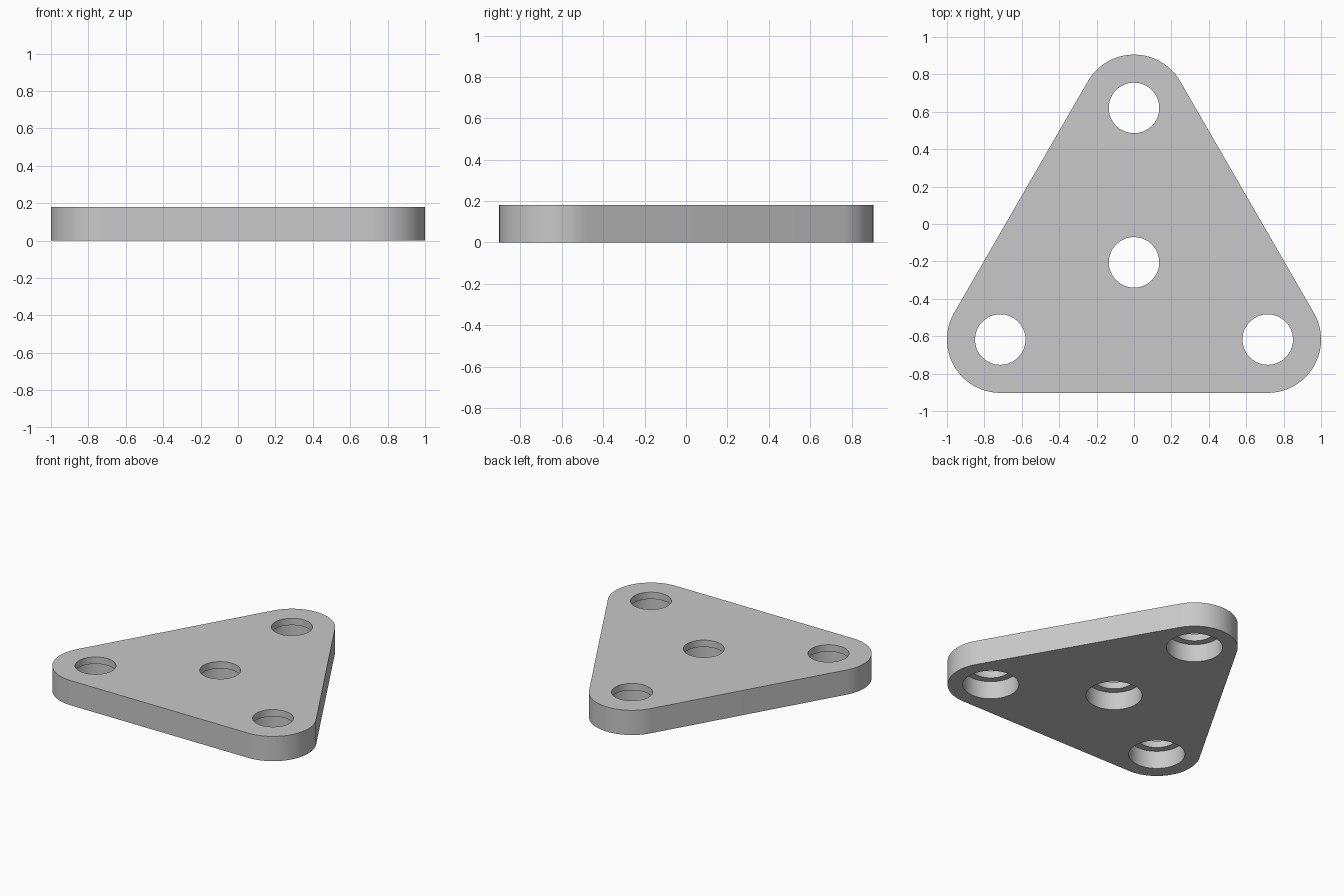
import bpy, bmesh
from math import cos, sin, pi, radians
from mathutils import Vector

if "Cube" in bpy.data.objects:
    bpy.data.objects.remove(bpy.data.objects["Cube"], do_unlink=True)

HEIGHT = 0.18          # plate thickness
CORNER = 0.285         # rounded corner radius
REACH = 0.8256         # distance from middle hole to corner holes
BORE, RECESS = 0.135, 0.185   # through hole and underside recess radii
LEDGE = 0.13           # height of the recess ceiling

middle = Vector((0, -0.205))
tips = [radians(a) for a in (90, 210, 330)]
corners = [middle + REACH * Vector((cos(a), sin(a))) for a in tips]

grey = bpy.data.materials.new("plain grey")
grey.use_nodes = True
colour = (0.58, 0.58, 0.58, 1)
grey.diffuse_color = colour
grey.node_tree.nodes["Principled BSDF"].inputs["Base Color"].default_value = colour


def finish(bm, name):
    bmesh.ops.recalc_face_normals(bm, faces=bm.faces)
    mesh = bpy.data.meshes.new(name)
    bm.to_mesh(mesh)
    bm.free()
    obj = bpy.data.objects.new(name, mesh)
    bpy.context.collection.objects.link(obj)
    mesh.materials.append(grey)
    return obj


# Plate: rounded triangle extruded upward
bm = bmesh.new()
steps = 32
outline = []
for tip, centre in zip(tips, corners):
    for i in range(steps + 1):
        a = tip - pi / 3 + 2 * pi / 3 * i / steps
        p = centre + CORNER * Vector((cos(a), sin(a)))
        outline.append(bm.verts.new((p.x, p.y, 0)))
base = bm.faces.new(outline)
solid = bmesh.ops.extrude_face_region(bm, geom=[base], use_keep_orig=True)
top = [v for v in solid["geom"] if isinstance(v, bmesh.types.BMVert)]
bmesh.ops.translate(bm, verts=top, vec=(0, 0, HEIGHT))
plate = finish(bm, "triangular_plate")

# Stepped cutters: wide recess below, narrow bore above
bm = bmesh.new()
profile = [(RECESS, -0.1), (RECESS, LEDGE), (BORE, LEDGE), (BORE, HEIGHT + 0.1)]
sides = 64
for c in corners + [middle]:
    rings = [[bm.verts.new((c.x + r * cos(2 * pi * i / sides),
                            c.y + r * sin(2 * pi * i / sides), z))
              for i in range(sides)] for r, z in profile]
    for low, high in zip(rings, rings[1:]):
        for i in range(sides):
            j = (i + 1) % sides
            bm.faces.new((low[i], low[j], high[j], high[i]))
    bm.faces.new(rings[0])
    bm.faces.new(rings[-1])
cutter = finish(bm, "hole_cutter")
cutter.hide_render = True

# Cut the holes and bake the result
cut = plate.modifiers.new("holes", "BOOLEAN")
cut.operation = "DIFFERENCE"
cut.solver = "EXACT"
cut.object = cutter
bpy.context.view_layer.update()
evaluated = plate.evaluated_get(bpy.context.evaluated_depsgraph_get())
baked = bpy.data.meshes.new_from_object(evaluated)
plate.modifiers.clear()
plate.data = baked
bpy.data.objects.remove(cutter, do_unlink=True)

# Smooth curved walls, crisp rims
bpy.ops.object.select_all(action="DESELECT")
plate.select_set(True)
bpy.context.view_layer.objects.active = plate
bpy.ops.object.shade_smooth_by_angle(angle=radians(30))
